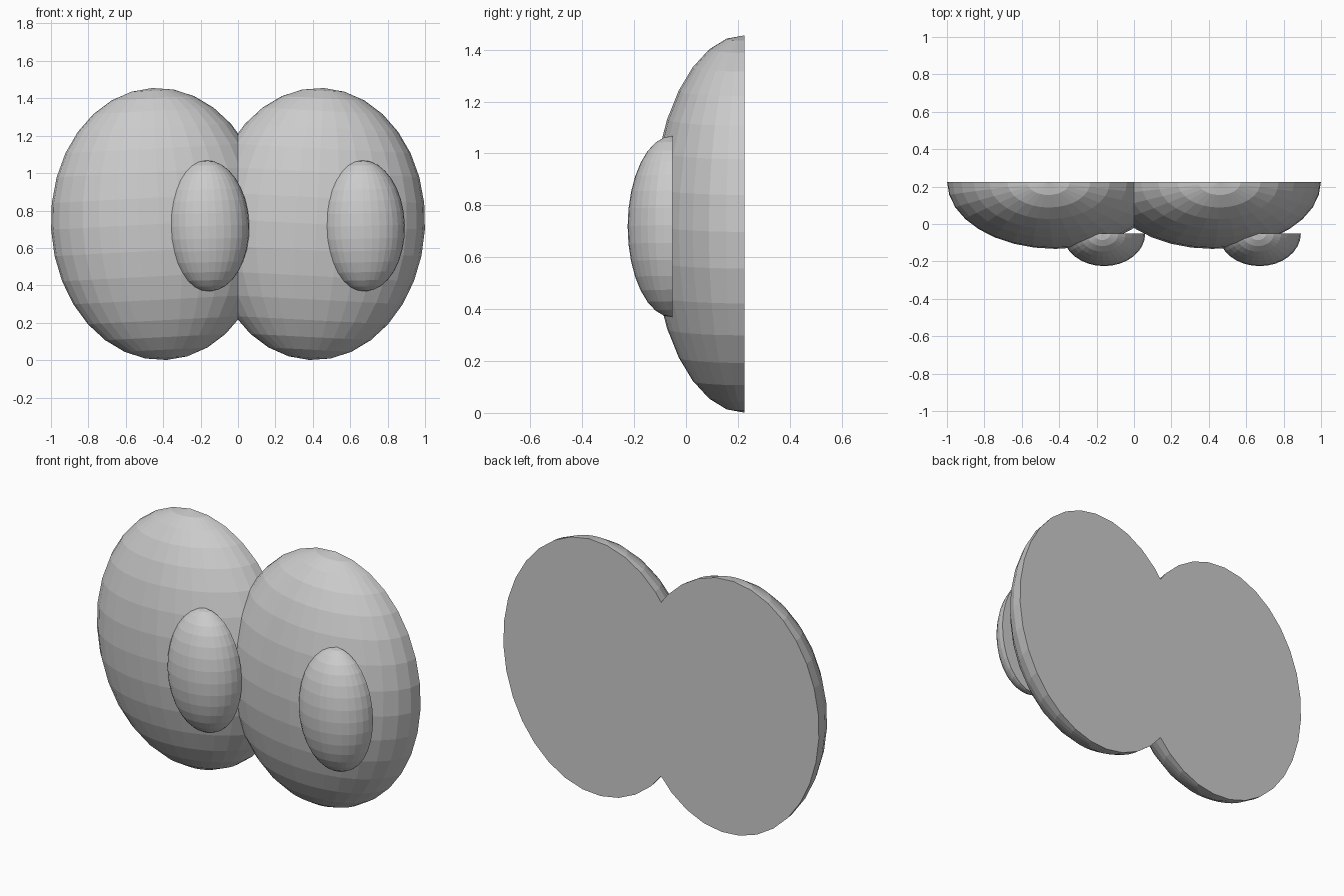
import bpy, bmesh
from math import radians
from mathutils import Matrix, Vector

if "Cube" in bpy.data.objects:
    bpy.data.objects.remove(bpy.data.objects["Cube"])


def slice_off(bm, point, normal, cap):
    """Remove everything on the normal side of a plane, optionally capping it."""
    geom = bm.verts[:] + bm.edges[:] + bm.faces[:]
    cut = bmesh.ops.bisect_plane(bm, geom=geom, dist=1e-5, plane_co=point,
                                 plane_no=normal, clear_outer=True)
    if cap:
        edges = [e for e in cut["geom_cut"] if isinstance(e, bmesh.types.BMEdge)]
        bmesh.ops.contextual_create(bm, geom=edges)


def half_ellipsoid(name, center, radii, tilt=0.0, trim_middle=False):
    """Front half of a faceted ellipsoid with a flat back at center y."""
    bm = bmesh.new()
    bmesh.ops.create_uvsphere(bm, u_segments=32, v_segments=16, radius=1)
    bm.transform(Matrix.Translation(center)
                 @ Matrix.Rotation(radians(tilt), 4, 'Y')
                 @ Matrix.Diagonal((*radii, 1)))
    slice_off(bm, Vector(center), Vector((0, 1, 0)), True)
    if trim_middle:
        slice_off(bm, Vector((0, 0, 0)), Vector((-1, 0, 0)), False)
    bmesh.ops.recalc_face_normals(bm, faces=bm.faces[:])
    mesh = bpy.data.meshes.new(name)
    bm.to_mesh(mesh)
    bm.free()
    obj = bpy.data.objects.new(name, mesh)
    bpy.context.collection.objects.link(obj)
    return obj


# Pair of eyeballs: one lobe trimmed at the middle and mirrored
eyes = half_ellipsoid("eyeballs", (0.42, 0.225, 0.728), (0.58, 0.358, 0.728),
                      tilt=3, trim_middle=True)
mirror = eyes.modifiers.new("mirror", 'MIRROR')
mirror.use_axis[0] = True

# Pupils, both looking to the same side
for side, x in (("left", -0.16), ("right", 0.672)):
    half_ellipsoid(side + "_pupil", (x, -0.052, 0.718), (0.22, 0.173, 0.35), tilt=-1.5)
